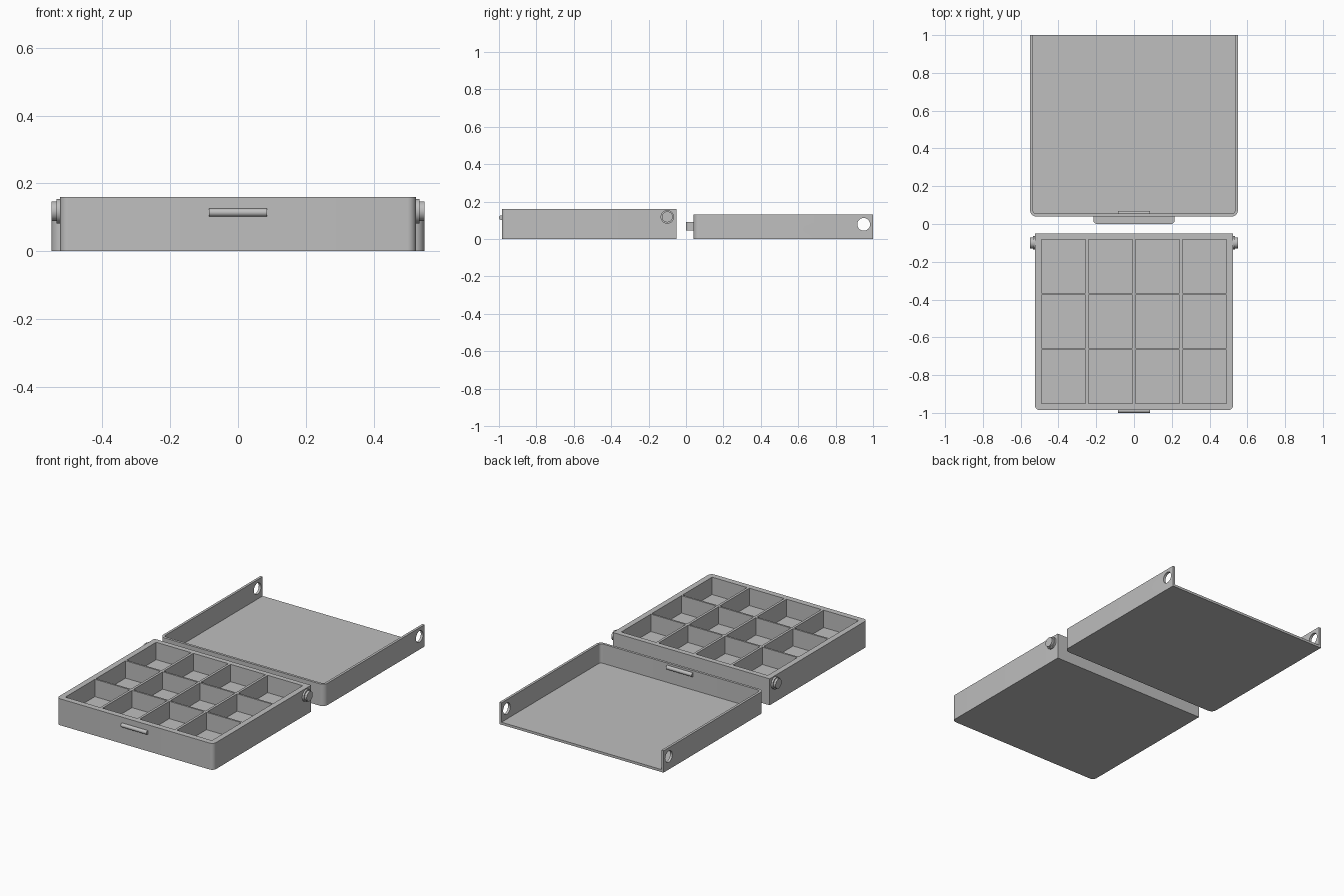
import bpy, bmesh, math
from mathutils import Matrix, Vector

if "Cube" in bpy.data.objects:
    bpy.data.objects.remove(bpy.data.objects["Cube"])

grey = bpy.data.materials.new("plain grey")
grey.diffuse_color = (0.52, 0.52, 0.52, 1)
grey.use_nodes = True
grey.node_tree.nodes["Principled BSDF"].inputs["Base Color"].default_value = grey.diffuse_color


def finish(name, bm):
    bmesh.ops.recalc_face_normals(bm, faces=bm.faces)
    me = bpy.data.meshes.new(name)
    bm.to_mesh(me)
    bm.free()
    me.materials.append(grey)
    ob = bpy.data.objects.new(name, me)
    bpy.context.collection.objects.link(ob)
    return ob


def select(ob):
    bpy.ops.object.select_all(action='DESELECT')
    ob.select_set(True)
    bpy.context.view_layer.objects.active = ob


def smooth(ob):
    select(ob)
    bpy.ops.object.shade_smooth_by_angle(angle=math.radians(30))


def slab(name, x, y0, y1, z0, z1, r):
    """Upright block, half width x, with its two front corners rounded."""
    pts = [(x, y1), (-x, y1)]
    for cx, start in ((-x + r, 180), (x - r, 270)):
        for i in range(9):
            a = math.radians(start + i * 90 / 8)
            pts.append((cx + r * math.cos(a), y0 + r + r * math.sin(a)))
    bm = bmesh.new()
    f = bm.faces.new([bm.verts.new((px, py, z0)) for px, py in pts])
    ext = bmesh.ops.extrude_face_region(bm, geom=[f])["geom"]
    bmesh.ops.translate(bm, vec=(0, 0, z1 - z0),
                        verts=[v for v in ext if isinstance(v, bmesh.types.BMVert)])
    return finish(name, bm)


def rod(name, x0, x1, y, z, r, segs=40):
    """Cylinder lying along x."""
    bm = bmesh.new()
    m = Matrix.Translation(((x0 + x1) / 2, y, z)) @ Matrix.Rotation(math.pi / 2, 4, 'Y')
    bmesh.ops.create_cone(bm, cap_ends=True, segments=segs, radius1=r, radius2=r,
                          depth=abs(x1 - x0), matrix=m)
    return finish(name, bm)


def carve(ob, cutter):
    select(ob)
    mod = ob.modifiers.new("cut", 'BOOLEAN')
    mod.operation = 'DIFFERENCE'
    mod.solver = 'EXACT'
    mod.object = cutter
    bpy.ops.object.modifier_apply(modifier=mod.name)
    bpy.data.objects.remove(cutter)


# Tray with a 4 x 3 grid of compartments
tray = slab("compartment_tray", 0.525, -0.985, -0.05, 0, 0.16, 0.025)
bm = bmesh.new()
cw, cd, floor = 0.234, 0.282, 0.055
for i in range(4):
    for j in range(3):
        c = Vector(((i - 1.5) * 0.249, -0.516 + (j - 1) * 0.293, floor + 0.1))
        bmesh.ops.create_cube(bm, size=1, matrix=Matrix.Translation(c)
                              @ Matrix.Diagonal((cw, cd, 0.2, 1)))
carve(tray, finish("compartment_cutter", bm))
smooth(tray)

# Hinge pins with collars on both sides of the tray
for side, s in (("left", -1), ("right", 1)):
    smooth(rod(side + "_pin_collar", s * 0.52, s * 0.536, -0.1, 0.118, 0.036))
    smooth(rod(side + "_hinge_pin", s * 0.53, s * 0.55, -0.1, 0.118, 0.029))

# Front snap ridge on the tray
smooth(rod("tray_snap_ridge", -0.086, 0.086, -0.988, 0.114, 0.012, 24))

# Lid lying open, with its back side left open
lid = slab("lid", 0.55, 0.04, 1.0, 0, 0.132, 0.032)
carve(lid, slab("lid_cutter", 0.535, 0.055, 1.1, 0.015, 0.3, 0.018))
carve(lid, rod("hinge_hole_cutter", -0.7, 0.7, 0.95, 0.078, 0.034))
smooth(lid)

# Lid snap ridge and finger grip
smooth(rod("lid_snap_ridge", -0.086, 0.086, 0.058, 0.108, 0.012, 24))
smooth(slab("finger_grip", 0.215, 0.0, 0.045, 0.045, 0.09, 0.02))
